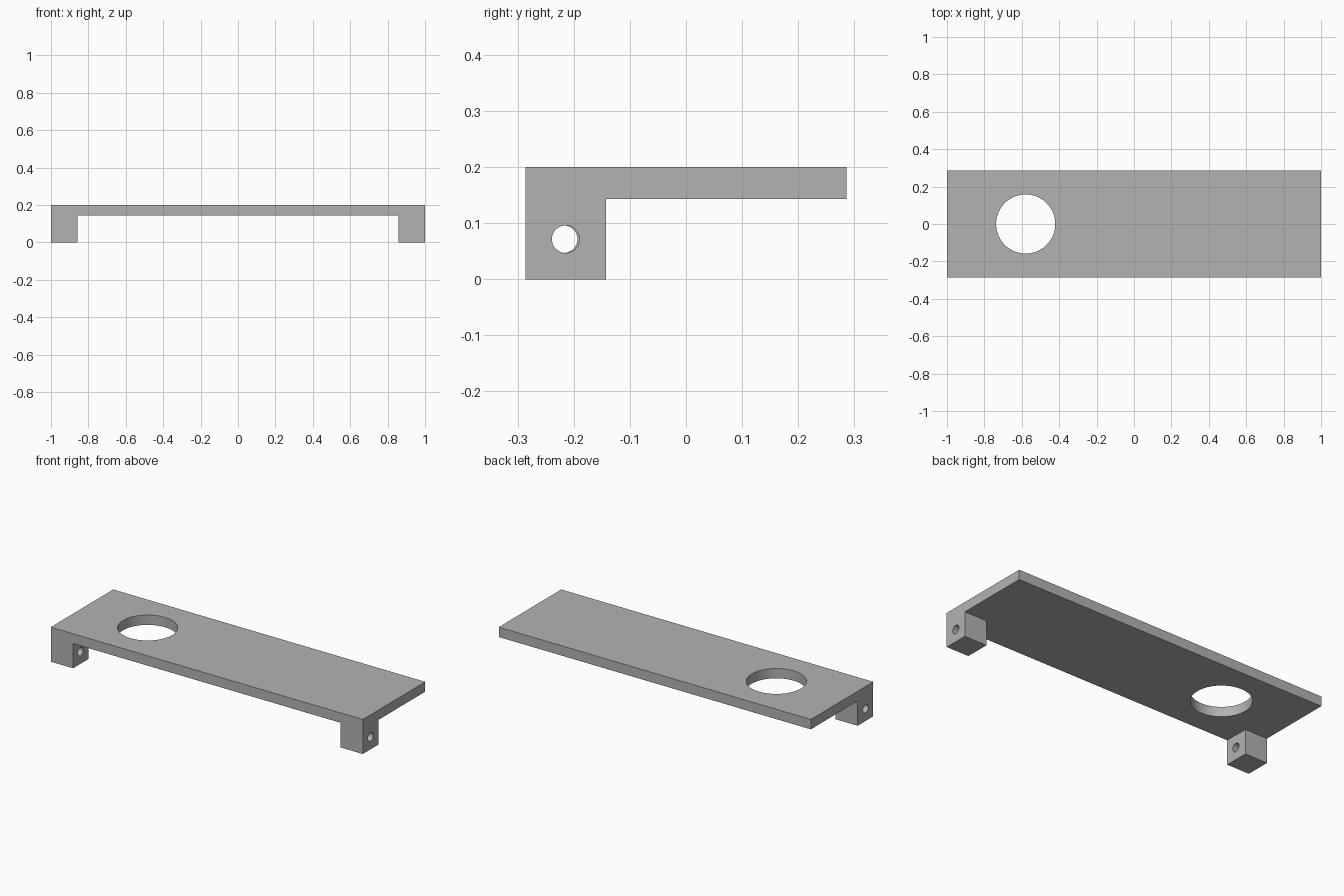
import bpy
import bmesh
from math import radians
from mathutils import Matrix

if "Cube" in bpy.data.objects:
    bpy.data.objects.remove(bpy.data.objects["Cube"], do_unlink=True)

# Overall dimensions
HALF_X, HALF_Y, HEIGHT = 1.0, 0.2857, 0.2
LEG = 0.1429
UNDERSIDE = 0.1429

grey = bpy.data.materials.new("plain grey")
grey.use_nodes = True
grey.diffuse_color = (0.45, 0.45, 0.45, 1)
grey.node_tree.nodes["Principled BSDF"].inputs["Base Color"].default_value = grey.diffuse_color


def finish(name, bm):
    bmesh.ops.recalc_face_normals(bm, faces=bm.faces)
    mesh = bpy.data.meshes.new(name)
    bm.to_mesh(mesh)
    bm.free()
    mesh.materials.append(grey)
    obj = bpy.data.objects.new(name, mesh)
    bpy.context.collection.objects.link(obj)
    return obj


def prism(name, outline, z0, z1):
    bm = bmesh.new()
    face = bm.faces.new([bm.verts.new((x, y, z0)) for x, y in outline])
    top = bmesh.ops.extrude_face_region(bm, geom=[face])["geom"]
    verts = [v for v in top if isinstance(v, bmesh.types.BMVert)]
    bmesh.ops.translate(bm, verts=verts, vec=(0, 0, z1 - z0))
    return finish(name, bm)


def cylinder(name, centre, radius, depth, sides, axis="Z"):
    turn = Matrix.Rotation(radians(90), 4, "Y") if axis == "X" else Matrix()
    bm = bmesh.new()
    bmesh.ops.create_cone(bm, cap_ends=True, segments=sides, radius1=radius,
                          radius2=radius, depth=depth,
                          matrix=Matrix.Translation(centre) @ turn)
    return finish(name, bm)


def cut(target, cutter):
    cutter.hide_render = True
    mod = target.modifiers.new(cutter.name, "BOOLEAN")
    mod.operation = "DIFFERENCE"
    mod.solver = "EXACT"
    mod.object = cutter
    bpy.context.view_layer.objects.active = target
    bpy.ops.object.modifier_apply(modifier=mod.name)
    bpy.data.objects.remove(cutter, do_unlink=True)


# Solid block for the plate and its two front legs
bracket = prism("mounting_bracket",
                [(-HALF_X, -HALF_Y), (HALF_X, -HALF_Y), (HALF_X, HALF_Y), (-HALF_X, HALF_Y)],
                0, HEIGHT)

# T-shaped clearance under the plate, leaving a leg at each front corner
inner_x, inner_y = HALF_X - LEG, LEG - HALF_Y
half = [(inner_x, -1), (inner_x, inner_y), (2, inner_y), (2, 1)]
cut(bracket, prism("underside_cutter",
                   half + [(-x, y) for x, y in reversed(half)], -1, UNDERSIDE))

# Large round opening through the plate
cut(bracket, cylinder("opening_cutter", (-0.579, 0, HEIGHT), 0.158, 0.4, 96))

# Pin hole through each leg
for side, y in ((1, -0.2145), (-1, -0.218)):
    cut(bracket, cylinder("pin_hole_cutter", (side * (HALF_X - LEG / 2), y, 0.0715),
                          0.0245, 0.3, 48, "X"))

# Smooth hole walls, sharp block edges
bpy.ops.object.select_all(action="DESELECT")
bracket.select_set(True)
bpy.context.view_layer.objects.active = bracket
bpy.ops.object.shade_smooth_by_angle(angle=radians(30))
